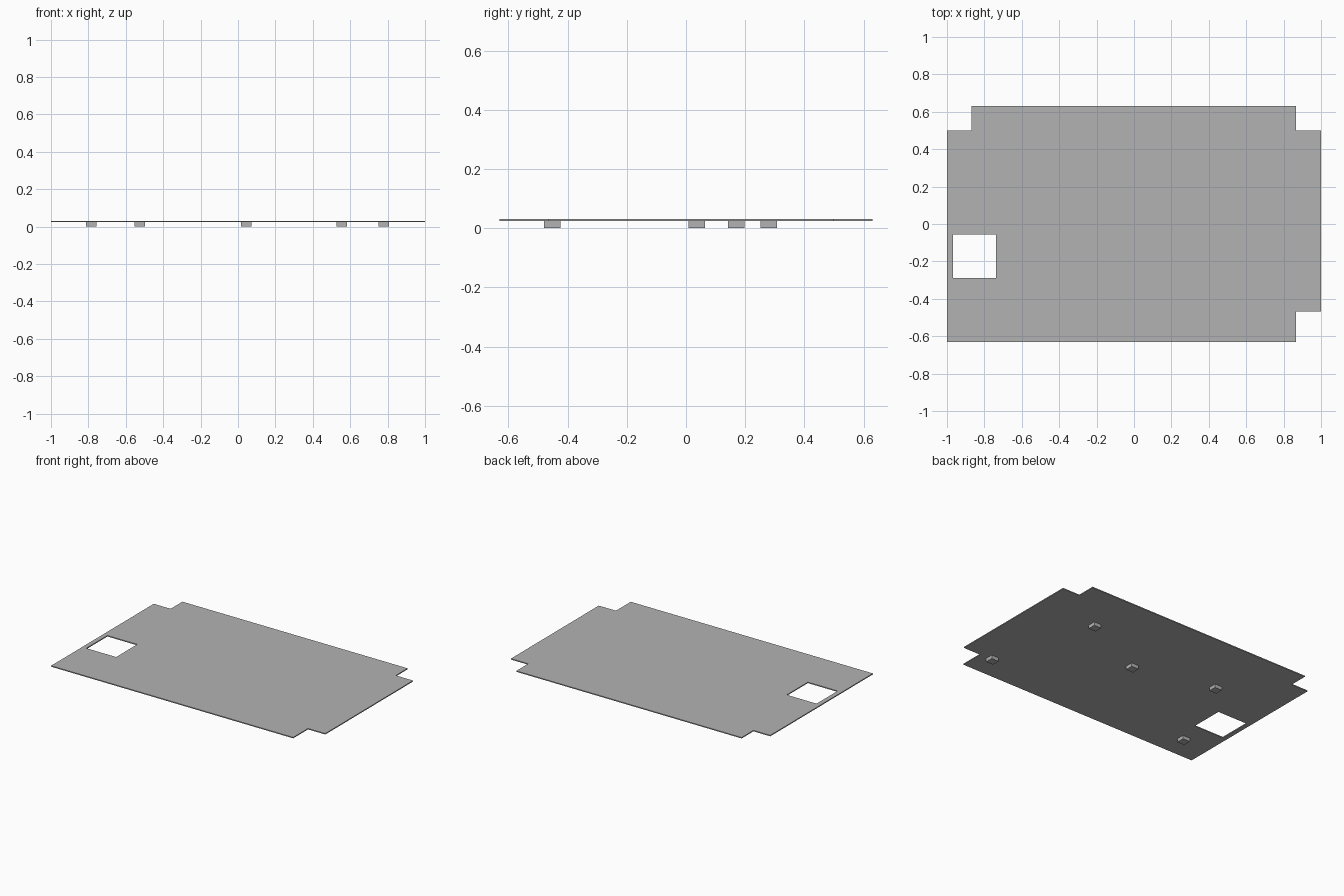
import bpy
import bmesh
from mathutils import Vector

default = bpy.data.objects.get("Cube")
if default:
    bpy.data.objects.remove(default, do_unlink=True)

grey = bpy.data.materials.new("plain grey")
grey.use_nodes = True
colour = (0.45, 0.45, 0.45, 1)
grey.diffuse_color = colour
grey.node_tree.nodes["Principled BSDF"].inputs["Base Color"].default_value = colour

PLATE_BOTTOM, PLATE_TOP = 0.024, 0.031


def prism(name, outline, z0, z1):
    """Extrude a flat outline from z0 up to z1."""
    bm = bmesh.new()
    face = bm.faces.new([bm.verts.new((x, y, z0)) for x, y in outline])
    top = bmesh.ops.extrude_face_region(bm, geom=[face])["geom"]
    bmesh.ops.translate(bm, vec=Vector((0, 0, z1 - z0)),
                        verts=[v for v in top if isinstance(v, bmesh.types.BMVert)])
    bmesh.ops.recalc_face_normals(bm, faces=bm.faces)
    mesh = bpy.data.meshes.new(name)
    bm.to_mesh(mesh)
    bm.free()
    mesh.materials.append(grey)
    obj = bpy.data.objects.new(name, mesh)
    bpy.context.collection.objects.link(obj)
    return obj


def rectangle(x0, x1, y0, y1):
    return [(x0, y0), (x1, y0), (x1, y1), (x0, y1)]


# Plate with three notched corners
plate = prism("plate", [
    (-1, -0.63), (0.867, -0.63), (0.867, -0.467), (1, -0.467),
    (1, 0.5), (0.867, 0.5), (0.867, 0.63),
    (-0.87, 0.63), (-0.87, 0.5), (-1, 0.5),
], PLATE_BOTTOM, PLATE_TOP)

# Square opening near the right edge
cutter = prism("opening_cutter", rectangle(-0.968, -0.738, -0.288, -0.056), -0.1, 0.1)
cutter.hide_render = True
cut = plate.modifiers.new("opening", "BOOLEAN")
cut.operation = "DIFFERENCE"
cut.solver = "EXACT"
cut.object = cutter
bpy.context.view_layer.objects.active = plate
bpy.ops.object.modifier_apply(modifier=cut.name)
bpy.data.objects.remove(cutter, do_unlink=True)

# Square feet under the plate
HALF = 0.028
feet = [(-0.785, -0.452), (0.78, -0.452), (0.045, 0.037), (-0.525, 0.17), (0.555, 0.28)]
for i, (x, y) in enumerate(feet, 1):
    prism(f"foot_{i}", rectangle(x - HALF, x + HALF, y - HALF, y + HALF), 0, PLATE_BOTTOM)
